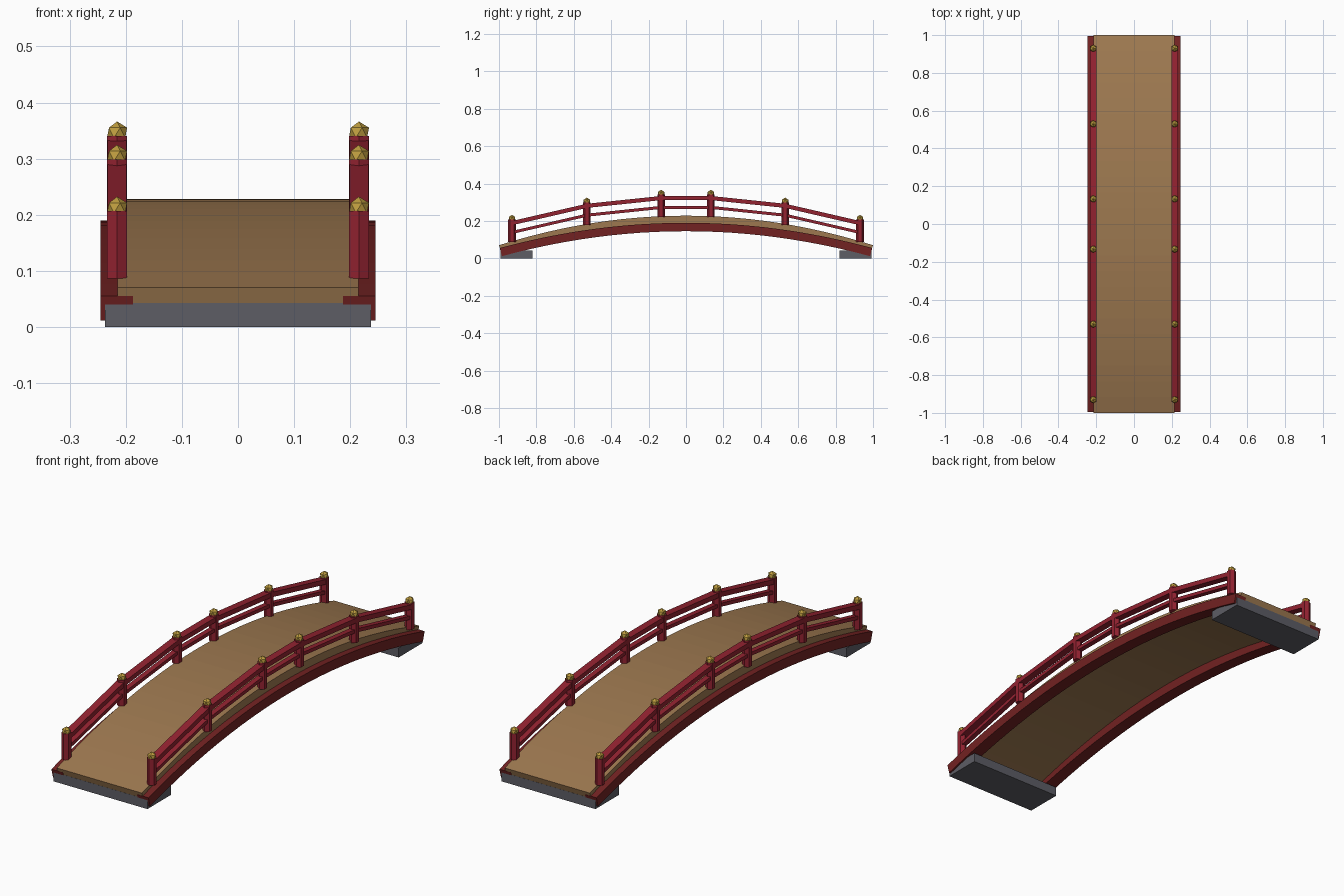
import bpy, bmesh, math
from mathutils import Vector, Matrix

if "Cube" in bpy.data.objects:
    bpy.data.objects.remove(bpy.data.objects["Cube"], do_unlink=True)


def material(name, rgb):
    m = bpy.data.materials.new(name)
    m.use_nodes = True
    m.diffuse_color = (*rgb, 1)
    m.node_tree.nodes["Principled BSDF"].inputs["Base Color"].default_value = (*rgb, 1)
    return m


WOOD = material("deck wood", (0.34, 0.19, 0.08))
RED = material("railing red", (0.29, 0.016, 0.03))
DARK_RED = material("beam dark red", (0.17, 0.016, 0.016))
STONE = material("grey stone", (0.11, 0.11, 0.13))
GOLD = material("gold", (0.52, 0.34, 0.05))


def finish(name, bm, mat):
    bmesh.ops.recalc_face_normals(bm, faces=bm.faces)
    mesh = bpy.data.meshes.new(name)
    bm.to_mesh(mesh)
    bm.free()
    mesh.materials.append(mat)
    obj = bpy.data.objects.new(name, mesh)
    bpy.context.collection.objects.link(obj)
    return obj


def arch(name, x0, x1, half, crown, rise, thick, mat, segments=24):
    """Arched slab: parabolic top, underside offset along the normal."""
    top, under = [], []
    for i in range(segments + 1):
        y = half * (2 * i / segments - 1)
        z = crown - rise * (y / half) ** 2
        normal = Vector((0, 2 * rise * y / half ** 2, 1)).normalized()
        p = Vector((0, y, z))
        top.append(p)
        under.append(p - normal * thick)
    bm = bmesh.new()
    rings = []
    for t, u in zip(top, under):
        rings.append([bm.verts.new((x, p.y, p.z))
                      for x, p in ((x0, t), (x1, t), (x1, u), (x0, u))])
    for a, b in zip(rings, rings[1:]):
        for k in range(4):
            n = (k + 1) % 4
            bm.faces.new((a[k], a[n], b[n], b[k]))
    bm.faces.new(rings[0])
    bm.faces.new(rings[-1])
    return finish(name, bm, mat)


def box(name, centre, size, mat, tilt=0):
    bm = bmesh.new()
    bmesh.ops.create_cube(bm, size=1, matrix=Matrix.Translation(centre)
                          @ Matrix.Rotation(tilt, 4, "X") @ Matrix.Diagonal((*size, 1)))
    return finish(name, bm, mat)


def deck_z(y):
    return 0.228 - 0.158 * y * y


# Deck and the two side beams
arch("deck", -0.215, 0.215, 1.0, 0.228, 0.158, 0.04, WOOD)
for side, s in (("left", 1), ("right", -1)):
    arch(side + "_beam", s * 0.187, s * 0.245, 0.996, 0.19, 0.135, 0.045, DARK_RED)

# Stone footings
for end, s in (("front", -1), ("back", 1)):
    box(end + "_footing", (0, s * 0.906, 0.0215), (0.474, 0.172, 0.043), STONE)

# Railings: posts, finials and straight rails between neighbours
POSTS = (-0.93, -0.53, -0.133, 0.133, 0.53, 0.93)
for side, s in (("left", 1), ("right", -1)):
    x = s * 0.2155
    for i, y in enumerate(POSTS, 1):
        z = deck_z(y)
        bm = bmesh.new()
        bmesh.ops.create_cone(bm, cap_ends=True, segments=6, radius1=0.0205, radius2=0.0205,
                              depth=0.12, matrix=Matrix.Translation((x, y, z + 0.055)))
        # Turn the hexagon so that a corner points along the bridge
        widest = max(abs(v.co.x - x) for v in bm.verts)
        if widest > 0.02:
            bmesh.ops.rotate(bm, verts=bm.verts, cent=(x, y, z),
                             matrix=Matrix.Rotation(math.pi / 6, 3, "Z"))
        finish(f"{side}_post_{i}", bm, RED)

        bm = bmesh.new()
        bmesh.ops.create_icosphere(bm, subdivisions=1, radius=0.02,
                                   matrix=Matrix.Translation((x, y, z + 0.121)))
        finish(f"{side}_finial_{i}", bm, GOLD)

    for i, (ya, yb) in enumerate(zip(POSTS, POSTS[1:]), 1):
        a, b = Vector((x, ya, deck_z(ya))), Vector((x, yb, deck_z(yb)))
        tilt = math.atan2(b.z - a.z, b.y - a.y)
        for rail, lift, width, height in (("top", 0.097, 0.034, 0.022),
                                          ("middle", 0.047, 0.024, 0.016)):
            box(f"{side}_{rail}_rail_{i}", (a + b) / 2 + Vector((0, 0, lift)),
                (width, (b - a).length, height), RED, tilt)
